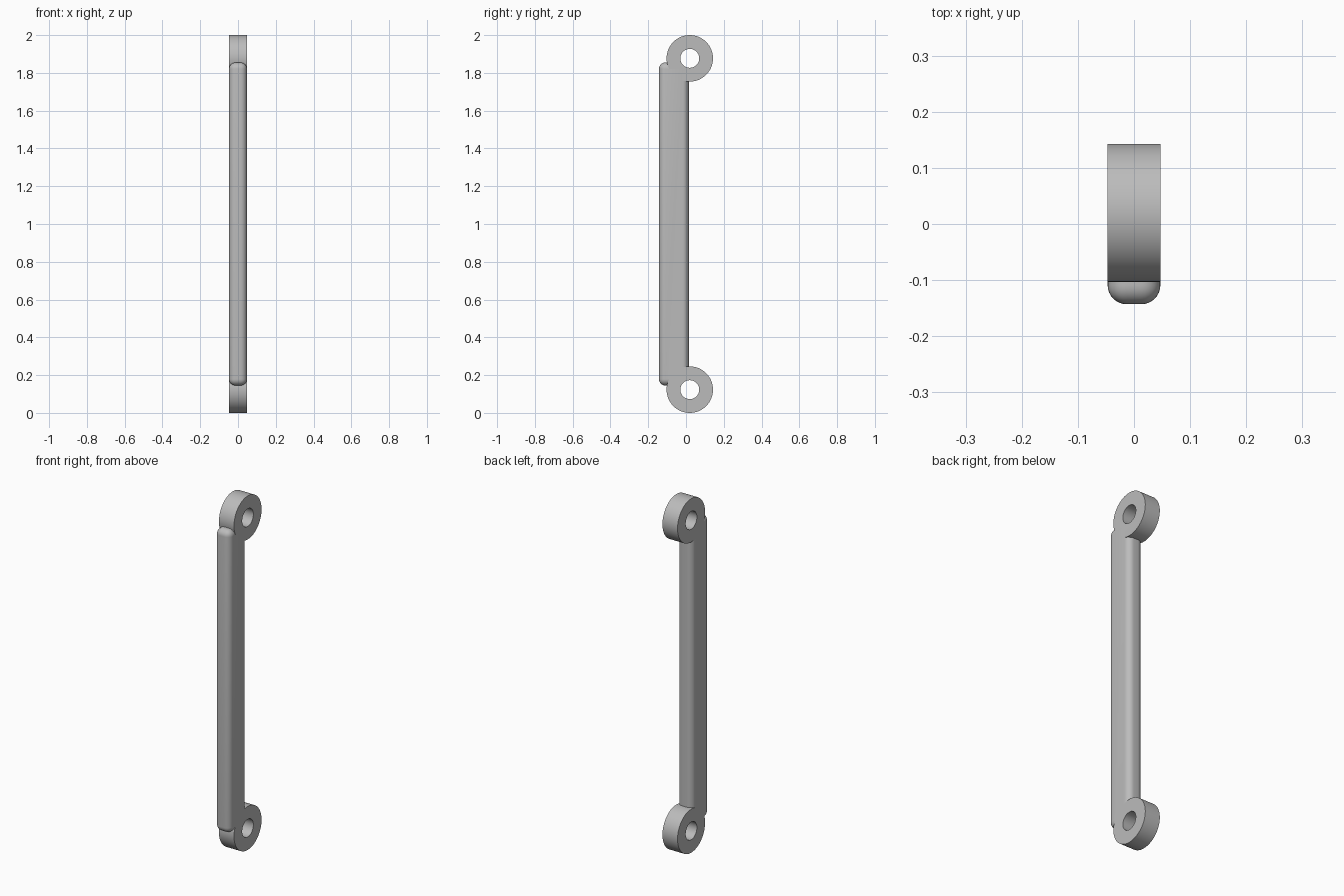
import bpy
import math

cube = bpy.data.objects.get("Cube")
if cube:
    bpy.data.objects.remove(cube, do_unlink=True)

WIDTH = 0.094
RING_Y, RING_R, HOLE_R = 0.02, 0.123, 0.05
RING_HEIGHTS = (RING_R, 2 - RING_R)

grey = bpy.data.materials.new("light grey")
grey.use_nodes = True
colour = (0.5, 0.5, 0.5, 1)
grey.diffuse_color = colour
grey.node_tree.nodes["Principled BSDF"].inputs["Base Color"].default_value = colour


def apply_modifier(obj, mod):
    bpy.context.view_layer.objects.active = obj
    bpy.ops.object.modifier_apply(modifier=mod.name)


def boolean(obj, other, operation):
    mod = obj.modifiers.new(operation.title(), "BOOLEAN")
    mod.object, mod.operation, mod.solver = other, operation, "EXACT"
    apply_modifier(obj, mod)
    bpy.data.objects.remove(other, do_unlink=True)


def disc(name, radius, depth, z):
    """Cylinder lying along x, centred on a mounting eye."""
    bpy.ops.mesh.primitive_cylinder_add(
        vertices=64, radius=radius, depth=depth,
        location=(0, RING_Y, z), rotation=(0, math.pi / 2, 0))
    obj = bpy.context.object
    obj.name = name
    obj.data.materials.append(grey)
    bpy.ops.object.transform_apply(location=True, rotation=True, scale=True)
    return obj


# Rounded grip bar
bpy.ops.mesh.primitive_cube_add(size=1, location=(0, -0.064, 1))
handle = bpy.context.object
handle.name = "pull_handle"
handle.scale = (WIDTH, 0.158, 1.71)
bpy.ops.object.transform_apply(location=True, rotation=True, scale=True)
handle.data.materials.append(grey)
bevel = handle.modifiers.new("Round edges", "BEVEL")
bevel.width, bevel.segments = 0.034, 8
apply_modifier(handle, bevel)

# Mounting eyes joined to the bar, then drilled through
for z in RING_HEIGHTS:
    boolean(handle, disc("mounting_eye", RING_R, WIDTH, z), "UNION")
for z in RING_HEIGHTS:
    boolean(handle, disc("bolt_hole", HOLE_R, WIDTH * 3, z), "DIFFERENCE")

# Smooth curves, sharp rims
bpy.ops.object.select_all(action="DESELECT")
handle.select_set(True)
bpy.context.view_layer.objects.active = handle
bpy.ops.object.shade_smooth_by_angle(angle=math.radians(30))
